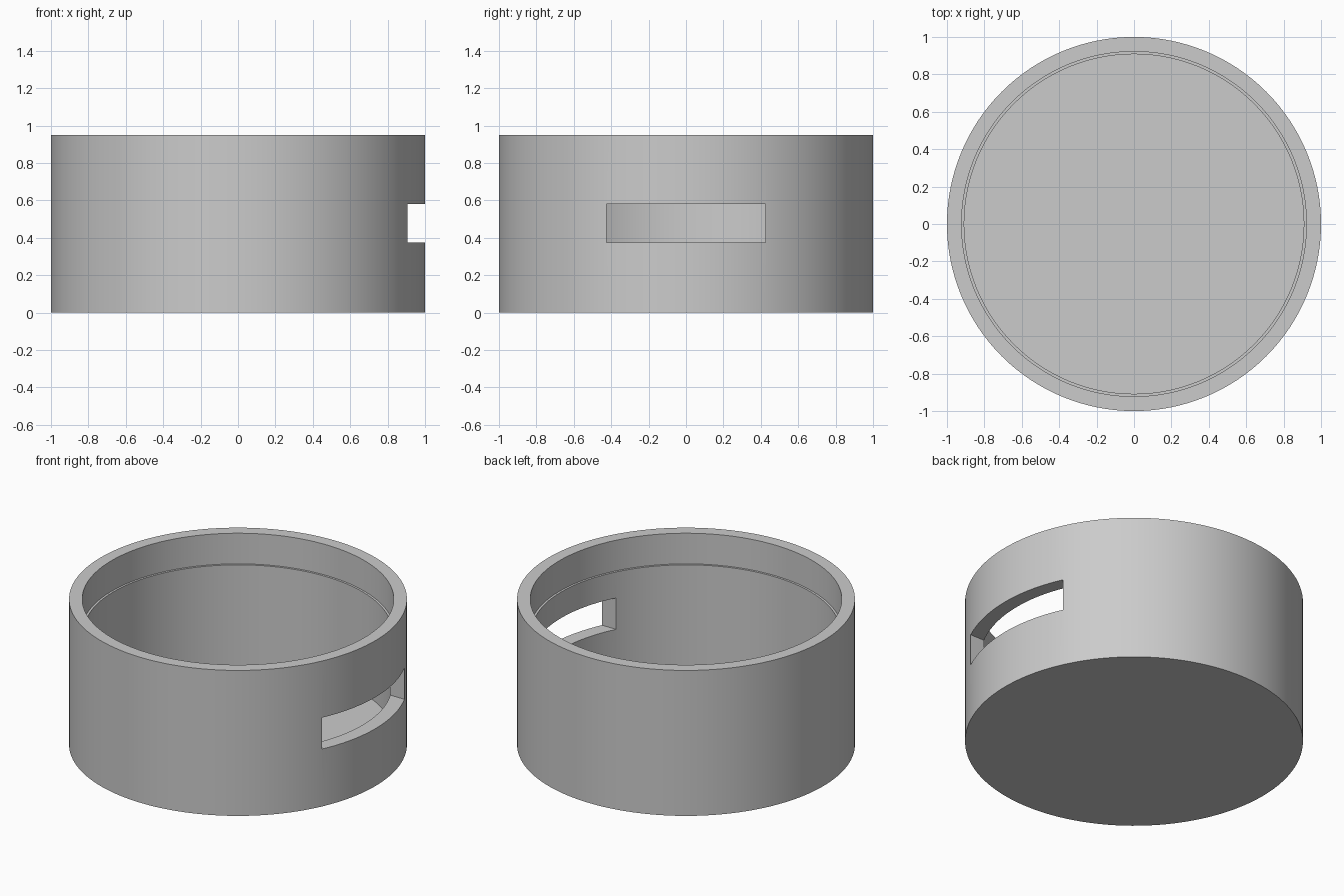
import bpy
import bmesh
from math import cos, sin, tau, radians

SEGMENTS = 128

cube = bpy.data.objects.get("Cube")
if cube:
    bpy.data.objects.remove(cube, do_unlink=True)

grey = bpy.data.materials.new("plain grey")
grey.use_nodes = True
grey.diffuse_color = (0.6, 0.6, 0.6, 1)
grey.node_tree.nodes["Principled BSDF"].inputs["Base Color"].default_value = grey.diffuse_color


def add_object(name, bm):
    """Turn a bmesh into a linked object with the grey material."""
    bmesh.ops.recalc_face_normals(bm, faces=bm.faces)
    mesh = bpy.data.meshes.new(name)
    bm.to_mesh(mesh)
    bm.free()
    mesh.materials.append(grey)
    obj = bpy.data.objects.new(name, mesh)
    bpy.context.collection.objects.link(obj)
    return obj


def lathe(name, profile):
    """Revolve (radius, height) points about z and cap both ends."""
    bm = bmesh.new()
    rings = [[bm.verts.new((r * cos(tau * i / SEGMENTS), r * sin(tau * i / SEGMENTS), z))
              for i in range(SEGMENTS)] for r, z in profile]
    for a, b in zip(rings, rings[1:]):
        for i in range(SEGMENTS):
            j = (i + 1) % SEGMENTS
            bm.faces.new((a[i], a[j], b[j], b[i]))
    bm.faces.new(rings[0])
    bm.faces.new(rings[-1])
    return add_object(name, bm)


def box(name, low, high):
    bm = bmesh.new()
    bmesh.ops.create_cube(bm, size=1)
    for v in bm.verts:
        v.co = [h if c > 0 else l for c, l, h in zip(v.co, low, high)]
    return add_object(name, bm)


# Round cup: outer wall, rim, shallow ledge inside, floor
cup = lathe("round_cup", [(1, 0), (1, 0.95), (0.922, 0.95), (0.922, 0.75),
                          (0.908, 0.75), (0.908, 0.09)])

# Slot through the +x side wall
cutter = box("slot_cutter", (0.5, -0.425, 0.375), (1.2, 0.425, 0.58))
cutter.hide_render = True
cut = cup.modifiers.new("side_slot", "BOOLEAN")
cut.operation = "DIFFERENCE"
cut.solver = "EXACT"
cut.object = cutter

bpy.ops.object.select_all(action="DESELECT")
cup.select_set(True)
bpy.context.view_layer.objects.active = cup
bpy.ops.object.modifier_apply(modifier=cut.name)
bpy.data.objects.remove(cutter, do_unlink=True)
bpy.ops.object.shade_smooth_by_angle(angle=radians(30))
